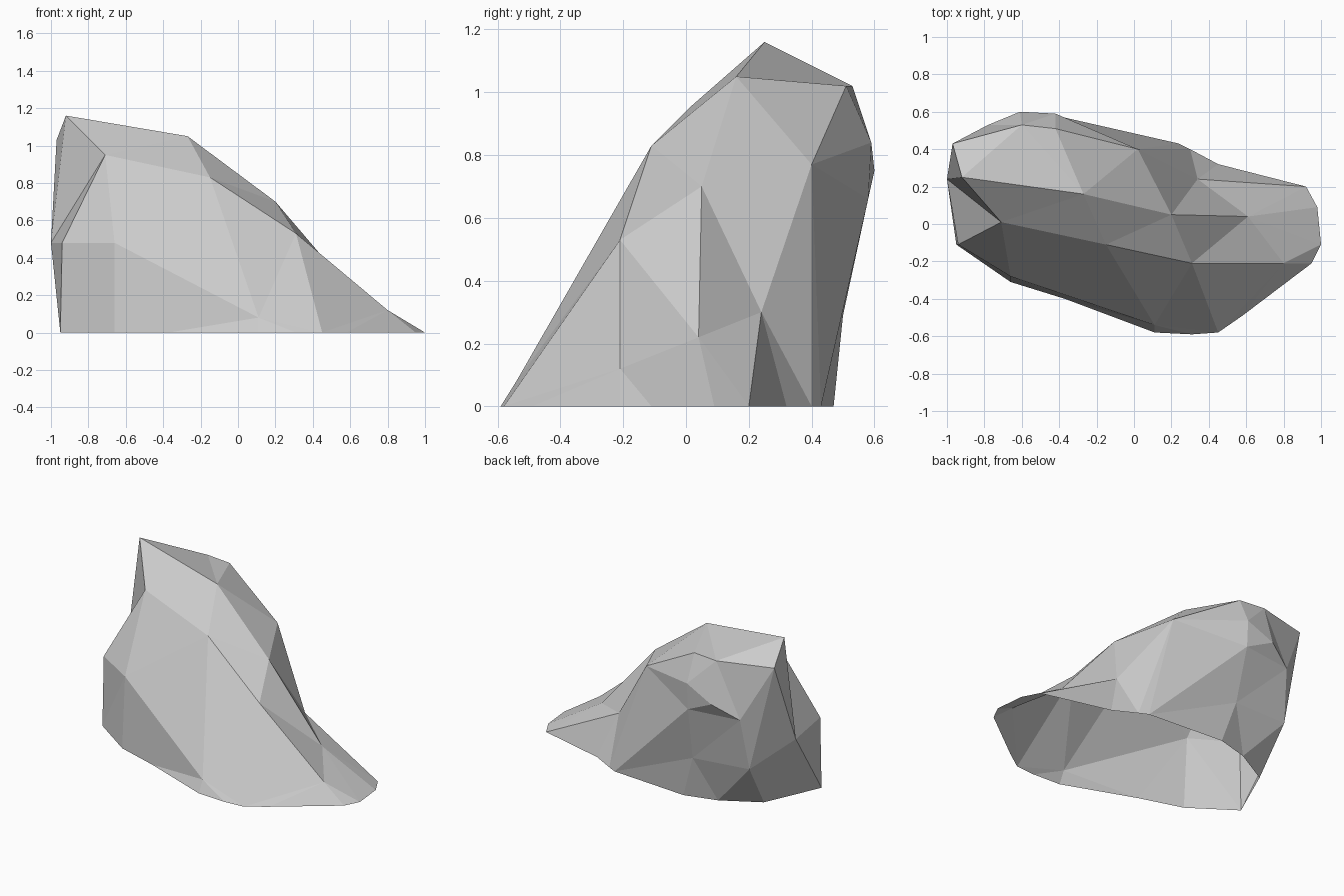
import bpy
import bmesh
from mathutils import Vector

default_cube = bpy.data.objects.get("Cube")
if default_cube:
    bpy.data.objects.remove(default_cube, do_unlink=True)

# Ground outline of the boulder (x, y) in hundredths, starting at the back
ground_outline = [
    (24, 43), (30, 40), (45, 32), (92, 20), (98, 9), (100, -11),
    (95, -21), (58, -49), (45, -58), (31, -59), (11, -58), (-37, -40),
    (-66, -31), (-95, -11), (-78, 27), (-53, 41), (-31, 47),
]

# Corners that several belts share
front_shoulder = (31, -21, 53)
front_brow = (-15, -11, 83)
knob = (-27, 16, 105)

# Each belt lists its corners with the number of edges that the corner
# fans over on the belt below
lower_belt = [
    ((2, 40, 77), 1),         # back shoulder
    ((34, 24, 30), 2),        # back hollow
    ((61, 4, 22), 2),         # tail ridge
    ((80, -21, 12), 3),       # tail front
    (front_shoulder, 0),
    ((11, -54, 8), 3),        # front toe
    ((-66, -28, 48), 2),      # front cheek
    ((-94, -11, 48), 0),      # side edge, front
    ((-100, 24, 48), 1),      # side edge, back
    ((-81, 47, 31), 1),       # back heel
    ((-40, 50, 29), 2),       # back foot
    ((-42, 58, 66), 0),       # back belly
]
upper_belt = [
    ((20, 5, 70), 2),         # tail crest
    (front_shoulder, 2),
    (front_brow, 2),
    ((-71, 1, 95), 2),        # front notch
    ((-92, 25, 116), 0),      # peak
    ((-97, 43, 103), 1),      # peak side
    ((-78, 53, 66), 2),       # back bulge
    ((-61, 60, 75), 0),       # back bulge, top
    ((-42, 59, 84), 1),       # back rim
    ((-42, 51, 102), 0),      # crown edge
    (knob, 0),
]
crown = [
    (front_brow, 2),
    (knob, 2),
    ((-60, 53, 102), 6),      # crown centre
    (knob, 1),
]

shell = bmesh.new()
placed = {}


def corner(point):
    """Return the vertex at a point, making it on first use."""
    if point not in placed:
        placed[point] = shell.verts.new(Vector(point) / 100)
    return placed[point]


def facet(*verts):
    """Add a triangle, unless two of its corners coincide."""
    if len(set(verts)) == 3:
        shell.faces.new(verts)


def join_belts(below, belt):
    """Clad the strip between two closed belts with flat facets."""
    above = [corner(point) for point, reach in belt]
    position = 0
    for i, (point, reach) in enumerate(belt):
        for step in range(reach):
            following = (position + 1) % len(below)
            facet(above[i], below[following], below[position])
            position = following
        facet(above[i], above[(i + 1) % len(above)], below[position])
    return above


# Clad the stone from the ground up, leaving the underside open
rim = [corner((x, y, 0)) for x, y in ground_outline]
for belt in (lower_belt, upper_belt, crown):
    rim = join_belts(rim, belt)

mesh = bpy.data.meshes.new("boulder")
shell.to_mesh(mesh)
shell.free()
boulder = bpy.data.objects.new("boulder", mesh)
bpy.context.collection.objects.link(boulder)

# Plain stone colour
stone = bpy.data.materials.new("stone_grey")
stone.use_nodes = True
stone_colour = (0.6, 0.6, 0.6, 1)
stone.diffuse_color = stone_colour
for node in stone.node_tree.nodes:
    if node.type == "BSDF_PRINCIPLED":
        node.inputs["Base Color"].default_value = stone_colour
mesh.materials.append(stone)
